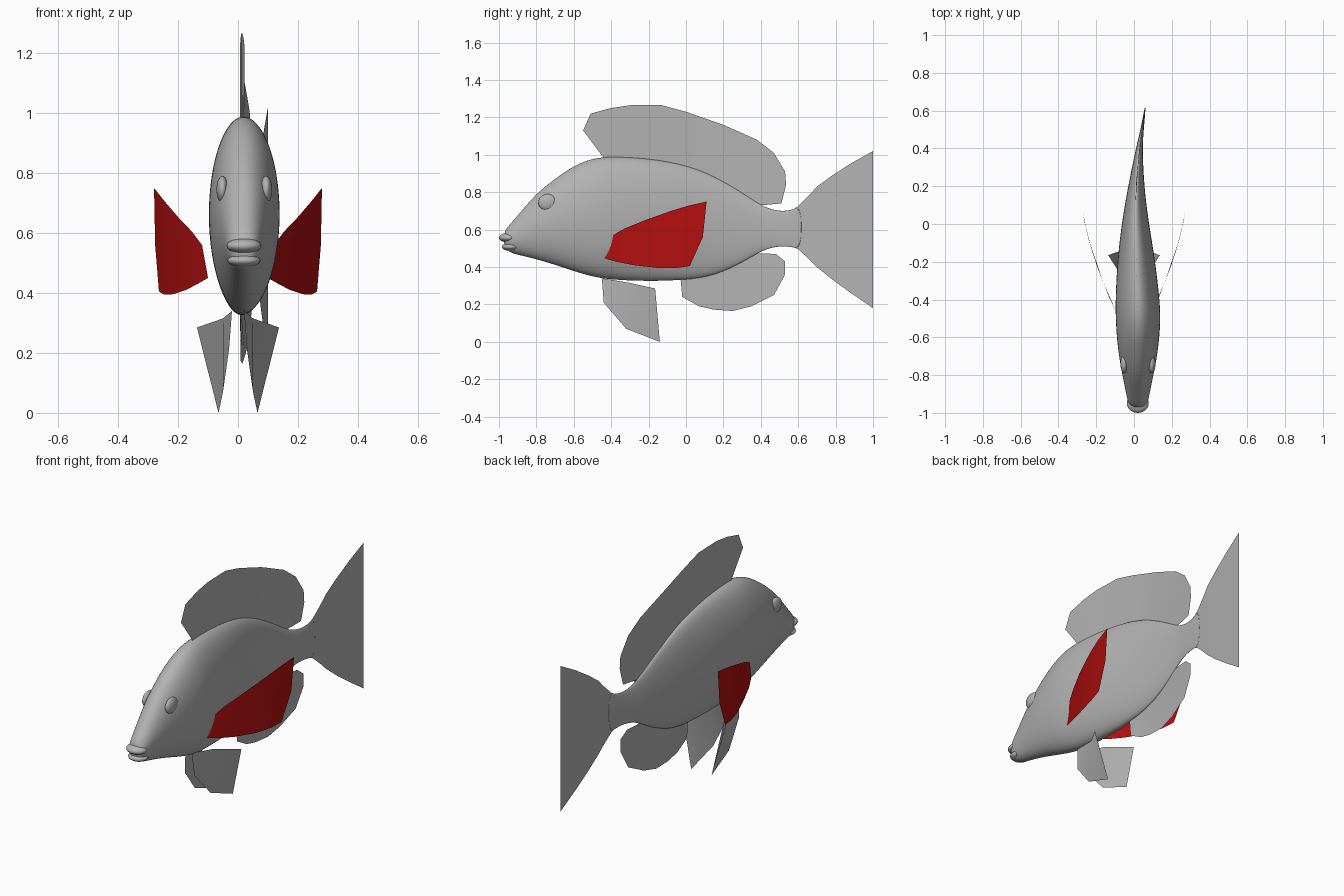
import bpy
import bmesh
from math import cos, sin, pi

cube = bpy.data.objects.get("Cube")
if cube:
    bpy.data.objects.remove(cube, do_unlink=True)


def material(name, color):
    mat = bpy.data.materials.new(name)
    mat.use_nodes = True
    mat.diffuse_color = color
    mat.node_tree.nodes["Principled BSDF"].inputs["Base Color"].default_value = color
    return mat


GRAY = material("scale gray", (0.45, 0.45, 0.45, 1))
RED = material("fin red", (0.45, 0.005, 0.005, 1))


def finish(bm, name, mat):
    bmesh.ops.recalc_face_normals(bm, faces=bm.faces)
    for face in bm.faces:
        face.smooth = True
    mesh = bpy.data.meshes.new(name)
    bm.to_mesh(mesh)
    bm.free()
    mesh.materials.append(mat)
    obj = bpy.data.objects.new(name, mesh)
    bpy.context.collection.objects.link(obj)
    return obj


def lookup(table, y):
    """Piecewise linear interpolation of (y, x) pairs."""
    for (y0, x0), (y1, x1) in zip(table, table[1:]):
        if y <= y1:
            return x0 + (x1 - x0) * (y - y0) / (y1 - y0)
    return table[-1][1]


# Sideways bend of the swimming fish, and the outward sweep of the side fins
SPINE = [(-1, .02), (-.5, .022), (-.2, .012), (0, .007), (.2, .01),
         (.4, .028), (.55, .05), (.7, .07), (1, .1)]
SWEEP = [(-.45, .1), (-.38, .135), (-.3, .165), (-.2, .205),
         (-.1, .235), (0, .26), (.11, .28)]


def on_curve(points, table):
    return [(lookup(table, y), y, z) for y, z in points]


def fin(name, base, tip, mat=GRAY, side=1):
    """Thin sheet stretched between two matching edges."""
    bm = bmesh.new()
    rows = [[bm.verts.new((side * x, y, z)) for x, y, z in edge] for edge in (base, tip)]
    for i in range(len(base) - 1):
        bm.faces.new((rows[0][i], rows[0][i + 1], rows[1][i + 1], rows[1][i]))
    return finish(bm, name, mat)


def blob(name, center, size):
    bm = bmesh.new()
    bmesh.ops.create_uvsphere(bm, u_segments=24, v_segments=14, radius=1)
    bmesh.ops.scale(bm, vec=size, verts=bm.verts)
    bmesh.ops.translate(bm, vec=center, verts=bm.verts)
    return finish(bm, name, GRAY)


# Body: oval sections along the spine (y, top, bottom, half width)
SECTIONS = [(-.975, .59, .505, .035), (-.94, .63, .475, .055), (-.88, .70, .46, .066),
            (-.8, .795, .44, .083), (-.7, .875, .41, .102), (-.6, .945, .375, .114),
            (-.5, .985, .345, .12), (-.4, .995, .328, .118), (-.2, .985, .32, .102),
            (0, .95, .327, .073), (.15, .89, .35, .05), (.3, .80, .42, .03),
            (.4, .73, .485, .018), (.48, .70, .51, .01), (.56, .70, .51, .006),
            (.62, .735, .49, .002)]
SEGMENTS = 24
bm = bmesh.new()
rings = []
for y, top, bottom, width in SECTIONS:
    ring = []
    for i in range(SEGMENTS):
        a = 2 * pi * i / SEGMENTS
        ring.append(bm.verts.new((lookup(SPINE, y) + width * cos(a), y,
                                  (top + bottom) / 2 + (top - bottom) / 2 * sin(a))))
    rings.append(ring)
for r0, r1 in zip(rings, rings[1:]):
    for i in range(SEGMENTS):
        j = (i + 1) % SEGMENTS
        bm.faces.new((r0[i], r0[j], r1[j], r1[i]))
bm.faces.new(rings[0])
bm.faces.new(rings[-1])
body = finish(bm, "body", GRAY)
smooth = body.modifiers.new("smooth", "SUBSURF")
smooth.levels = smooth.render_levels = 2

# Lips
blob("upper_lip", (.02, -.948, .557), (.058, .052, .026))
blob("lower_lip", (.02, -.935, .508), (.055, .05, .022))

# Tail fin, continuing the end of the body
TAIL = [(.54, .69, .52), (.6, .725, .495), (.66, .785, .44), (.7, .83, .4),
        (.78, .888, .335), (.88, .953, .262), (1, 1.02, .18)]
fin("tail_fin", on_curve([(y, b) for y, t, b in TAIL], SPINE),
    on_curve([(y, t) for y, t, b in TAIL], SPINE))

# Dorsal fin
fin("dorsal_fin",
    on_curve([(-.43, .97), (-.42, .97), (-.35, .97), (-.25, .97), (-.13, .95), (0, .92),
              (.12, .88), (.2, .83), (.25, .8), (.3, .77), (.33, .74), (.35, .725)], SPINE),
    on_curve([(-.55, 1.13), (-.51, 1.22), (-.4, 1.25), (-.3, 1.265), (-.13, 1.265), (0, 1.23),
              (.2, 1.16), (.38, 1.08), (.47, 1.01), (.53, .91), (.535, .84), (.51, .74)], SPINE))

# Anal fin
fin("anal_fin",
    on_curve([(-.03, .35), (0, .35), (.06, .35), (.12, .36), (.18, .38), (.23, .4),
              (.27, .43), (.3, .45), (.33, .475)], SPINE),
    on_curve([(-.02, .24), (.07, .19), (.15, .172), (.25, .165), (.35, .19), (.47, .25),
              (.53, .36), (.53, .43), (.48, .47)], SPINE))

# Paired fins and eyes
for side, label in ((1, "left"), (-1, "right")):
    fin("pectoral_fin_" + label,
        on_curve([(-.45, .45), (-.38, .43), (-.28, .41), (-.15, .395), (-.05, .395),
                  (.02, .405), (.09, .56)], SWEEP),
        on_curve([(-.41, .56), (-.33, .605), (-.22, .65), (-.08, .7), (.01, .727),
                  (.07, .741), (.11, .75)], SWEEP), RED, side)
    fin("pelvic_fin_" + label,
        [(.02, -.45, .34), (.05, -.3, .315), (.137, -.165, .285)],
        [(.03, -.44, .21), (.05, -.32, .07), (.065, -.14, 0)], GRAY, side)
    blob("eye_" + label, (.021 + side * .073, -.74, .745), (.02, .05, .045))
